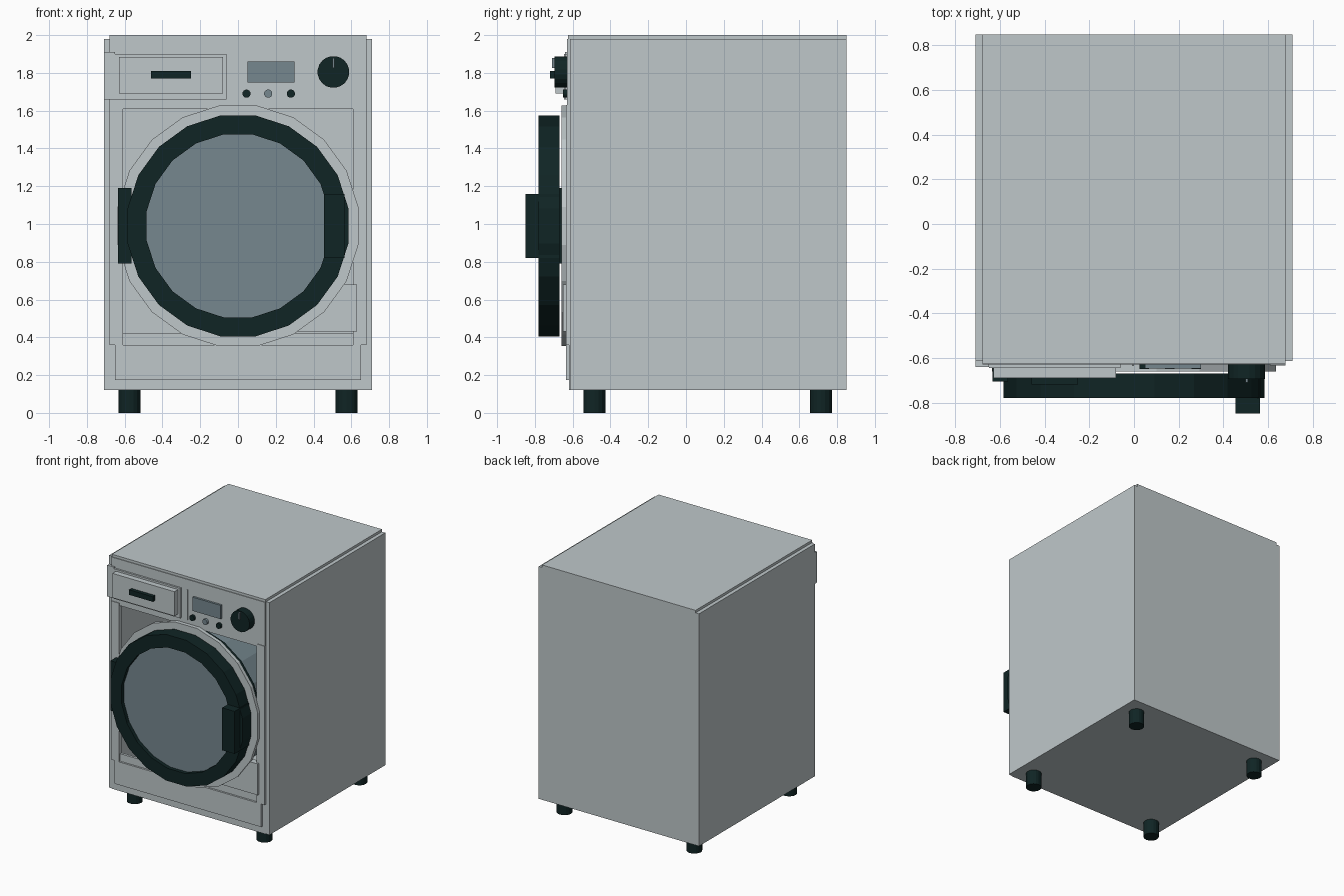
import bpy, bmesh, math
from mathutils import Matrix

if "Cube" in bpy.data.objects:
    bpy.data.objects.remove(bpy.data.objects["Cube"])


def material(name, rgb):
    m = bpy.data.materials.new(name)
    m.diffuse_color = (*rgb, 1)
    m.use_nodes = True
    m.node_tree.nodes["Principled BSDF"].inputs["Base Color"].default_value = m.diffuse_color
    return m


GREY = material("light grey enamel", (0.52, 0.575, 0.59))
DARK = material("dark green black", (0.005, 0.018, 0.018))
GLASS = material("blue grey glass", (0.18, 0.245, 0.275))
CZ = 0.99   # height of the door centre


def finish(name, bm, mat):
    bmesh.ops.recalc_face_normals(bm, faces=bm.faces)
    me = bpy.data.meshes.new(name)
    bm.to_mesh(me)
    bm.free()
    me.materials.append(mat)
    ob = bpy.data.objects.new(name, me)
    bpy.context.collection.objects.link(ob)
    return ob


def box(name, x, y, z, mat):
    bm = bmesh.new()
    bmesh.ops.create_cube(bm, size=1)
    for v in bm.verts:
        for i, (a, b) in enumerate((x, y, z)):
            v.co[i] = a if v.co[i] < 0 else b
    return finish(name, bm, mat)


def ring(name, x, z, r_out, r_in, y0, y1, mat, n=20):
    """Flat-topped ring along y; a solid disc when r_in is 0."""
    bm = bmesh.new()
    prof = [(r_out, y0), (r_out, y1)]
    if r_in:
        prof += [(r_in, y1), (r_in, y0)]
    loops = []
    for r, y in prof:
        loops.append([bm.verts.new((x + r * math.cos(a), y, z + r * math.sin(a)))
                      for a in ((i + 0.5) * 2 * math.pi / n for i in range(n))])
    m = len(loops)
    for k in range(m if r_in else 1):
        p, q = loops[k], loops[(k + 1) % m]
        for i in range(n):
            j = (i + 1) % n
            bm.faces.new((p[i], p[j], q[j], q[i]))
    if not r_in:
        bm.faces.new(loops[0])
        bm.faces.new(loops[1])
    return finish(name, bm, mat)


def foot(name, x, y):
    bm = bmesh.new()
    bmesh.ops.create_cone(bm, cap_ends=True, segments=16, radius1=0.058, radius2=0.058,
                          depth=0.125, matrix=Matrix.Translation((x, y, 0.0625)))
    return finish(name, bm, DARK)


# Cabinet shell
box("back_panel", (-0.71, 0.71), (0.82, 0.85), (0.12, 1.98), GREY)
box("base_panel", (-0.71, 0.71), (-0.615, 0.82), (0.12, 0.15), GREY)
box("inner_top", (-0.68, 0.68), (-0.615, 0.82), (1.95, 1.98), GREY)
box("top_lid", (-0.68, 0.68), (-0.625, 0.85), (1.98, 2.0), GREY)
for s, side in ((-1, "left"), (1, "right")):
    box(side + "_side_panel", sorted((s * 0.68, s * 0.71)), (-0.615, 0.82), (0.12, 1.98), GREY)
    box(side + "_front_rail", sorted((s * 0.61, s * 0.68)), (-0.635, -0.6), (0.36, 1.63), GREY)
    for y, end in ((-0.485, "front"), (0.715, "back")):
        foot(f"{end}_{side}_foot", s * 0.575, y)

# Front frame around the open door bay
box("lower_front", (-0.68, 0.68), (-0.62, -0.6), (0.12, 0.42), GREY)
box("kick_panel", (-0.65, 0.65), (-0.635, -0.62), (0.175, 0.36), GREY)
box("control_panel", (-0.68, 0.68), (-0.63, -0.6), (1.61, 1.98), GREY)
box("control_panel_end", (-0.71, -0.65), (-0.64, -0.6), (1.66, 1.91), GREY)
box("filter_hatch", (0.3, 0.63), (-0.65, -0.6), (0.43, 0.68), GREY)

# Door
ring("door_surround", 0, CZ, 0.645, 0.5, -0.66, -0.63, GREY)
ring("door_ring", 0, CZ, 0.592, 0.49, -0.78, -0.67, DARK)
ring("door_glass", 0, CZ, 0.492, 0, -0.75, -0.68, GLASS)
box("door_handle", (0.455, 0.565), (-0.85, -0.67), (0.82, 1.16), DARK)
box("door_hinge", (-0.635, -0.565), (-0.705, -0.63), (0.79, 1.19), DARK)

# Drum inside
ring("drum_rim", 0, CZ, 0.6, 0.5, -0.63, -0.56, DARK)
ring("drum", 0, CZ, 0.58, 0.55, -0.56, 0.5, GLASS)
ring("drum_back", 0, CZ, 0.56, 0, 0.47, 0.5, GLASS)

# Detergent drawer
box("drawer_flange", (-0.65, -0.06), (-0.645, -0.62), (1.66, 1.9), GREY)
box("drawer", (-0.63, -0.08), (-0.69, -0.645), (1.69, 1.885), GREY)
box("drawer_handle", (-0.46, -0.25), (-0.72, -0.69), (1.77, 1.81), DARK)
box("panel_divider", (-0.01, 0.0), (-0.637, -0.62), (1.66, 1.9), GREY)

# Controls
box("display", (0.05, 0.3), (-0.647, -0.62), (1.75, 1.86), GLASS)
for i, (x, m) in enumerate(((0.045, DARK), (0.16, GLASS), (0.28, DARK))):
    ring(f"button_{i + 1}", x, 1.69, 0.022, 0, -0.65, -0.62, m, 12)
ring("dial", 0.505, 1.805, 0.084, 0, -0.695, -0.62, DARK, 20)
box("dial_mark", (0.499, 0.511), (-0.71, -0.69), (1.825, 1.88), GLASS)
